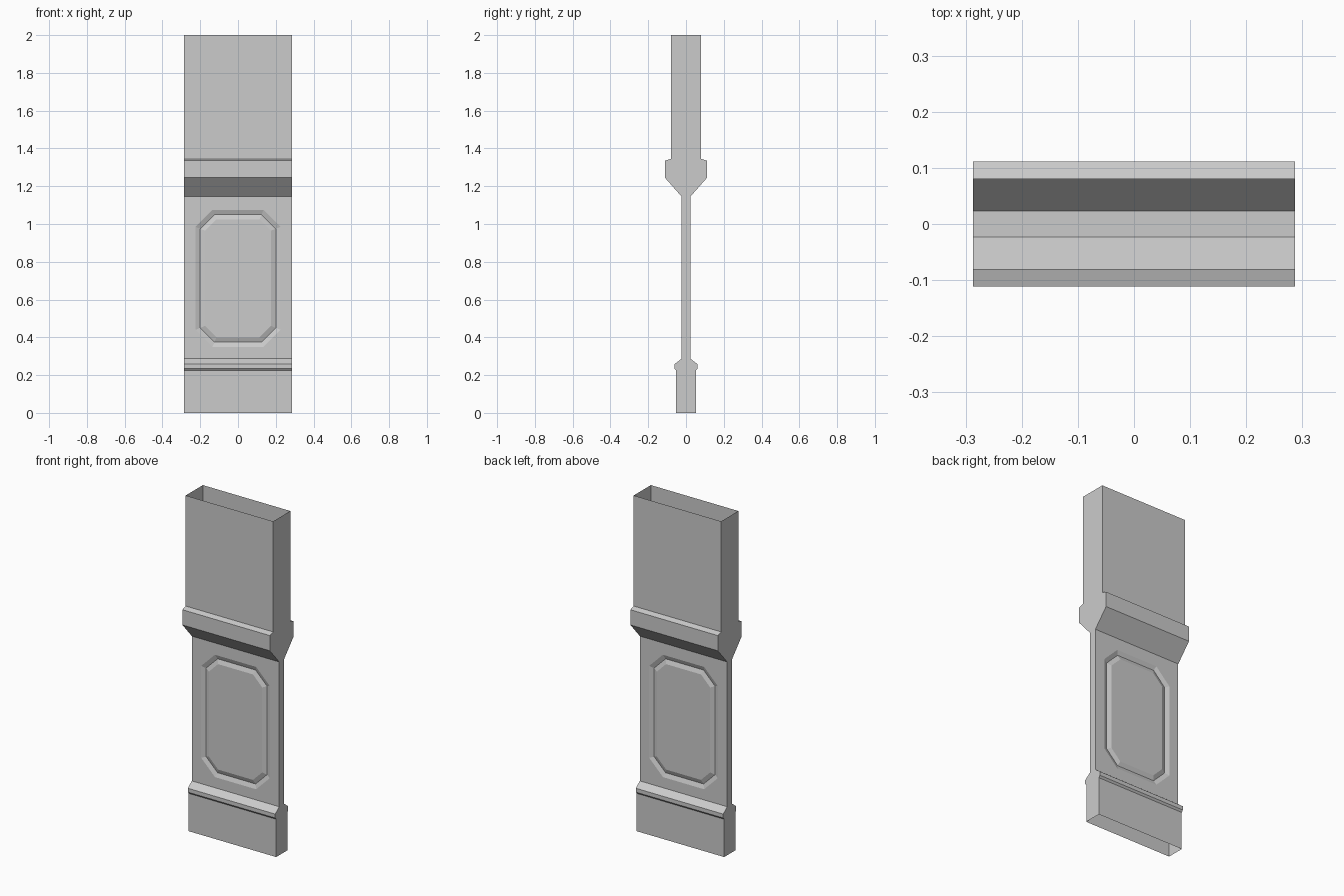
import bpy, bmesh

if "Cube" in bpy.data.objects:
    bpy.data.objects.remove(bpy.data.objects["Cube"])

W = 0.2866          # half width
T = 0.0232          # half thickness of the thin panel
# Half profile (depth, height), bottom to top
PROFILE = [(0.052, 0), (0.052, 0.224), (0.061, 0.235), (0.061, 0.258),
           (T, 0.287), (T, 1.145), (0.1115, 1.245), (0.1115, 1.335),
           (0.0804, 1.345), (0.0804, 2)]
PANEL = 4           # profile segment that carries the grooved panel


def make_object(name, bm):
    bmesh.ops.remove_doubles(bm, verts=bm.verts, dist=1e-5)
    me = bpy.data.meshes.new(name)
    bm.to_mesh(me)
    bm.free()
    ob = bpy.data.objects.new(name, me)
    bpy.context.collection.objects.link(ob)
    return ob


def octagon(bm, side, inset, depth):
    """Chamfered rectangle ring, counter-clockwise seen from the front."""
    x = 0.225 - inset
    lo, hi = 0.35 + inset, 1.075 - inset
    c = 0.09 - 0.586 * inset
    pts = [(-x + c, lo), (x - c, lo), (x, lo + c), (x, hi - c),
           (x - c, hi), (-x + c, hi), (-x, hi - c), (-x, lo + c)]
    return [bm.verts.new((px, side * (T - depth), pz)) for px, pz in pts]


# Moulded shell, open at top and bottom
bm = bmesh.new()
for side in (-1, 1):
    def face(vs):
        bm.faces.new(vs if side < 0 else vs[::-1])

    rows = [[bm.verts.new((x, side * d, z)) for x in (-W, W)] for d, z in PROFILE]
    for i, (a, b) in enumerate(zip(rows, rows[1:])):
        if i != PANEL:
            face([a[0], a[1], b[1], b[0]])

    # Panel face with an octagonal V groove
    corners = [rows[PANEL][0], rows[PANEL][1], rows[PANEL + 1][1], rows[PANEL + 1][0]]
    rings = [octagon(bm, side, s, d) for s, d in ((0, 0), (0.025, 0.01), (0.05, 0))]
    outer = rings[0]
    for k in range(4):
        n = (k + 1) % 4
        face([corners[k], corners[n], outer[2 * k + 1], outer[2 * k]])
        face([corners[n], outer[(2 * k + 2) % 8], outer[2 * k + 1]])
    for r, q in zip(rings, rings[1:]):
        for k in range(8):
            n = (k + 1) % 8
            face([r[k], r[n], q[n], q[k]])
    face(rings[-1])

# Closed side ends
for s in (-1, 1):
    for (d0, z0), (d1, z1) in zip(PROFILE, PROFILE[1:]):
        vs = [bm.verts.new((s * W, y, z)) for y, z in
              ((-d0, z0), (d0, z0), (d1, z1), (-d1, z1))]
        bm.faces.new(vs if s > 0 else vs[::-1])
bmesh.ops.remove_doubles(bm, verts=bm.verts, dist=1e-5)
# Merge each side end into one flat face
inner = [e for e in bm.edges if len(e.link_faces) == 2
         and all(abs(f.normal.x) > 0.99 for f in e.link_faces)]
bm.normal_update()
inner = [e for e in bm.edges if len(e.link_faces) == 2
         and all(abs(f.normal.x) > 0.99 for f in e.link_faces)]
bmesh.ops.dissolve_edges(bm, edges=inner, use_verts=False)
make_object("wall_panel", bm)

# Floor inside the upper box
bm = bmesh.new()
bm.faces.new([bm.verts.new((x * W, y * T, 1.145))
              for x, y in ((-1, -1), (1, -1), (1, 1), (-1, 1))])
make_object("inner_floor", bm)
